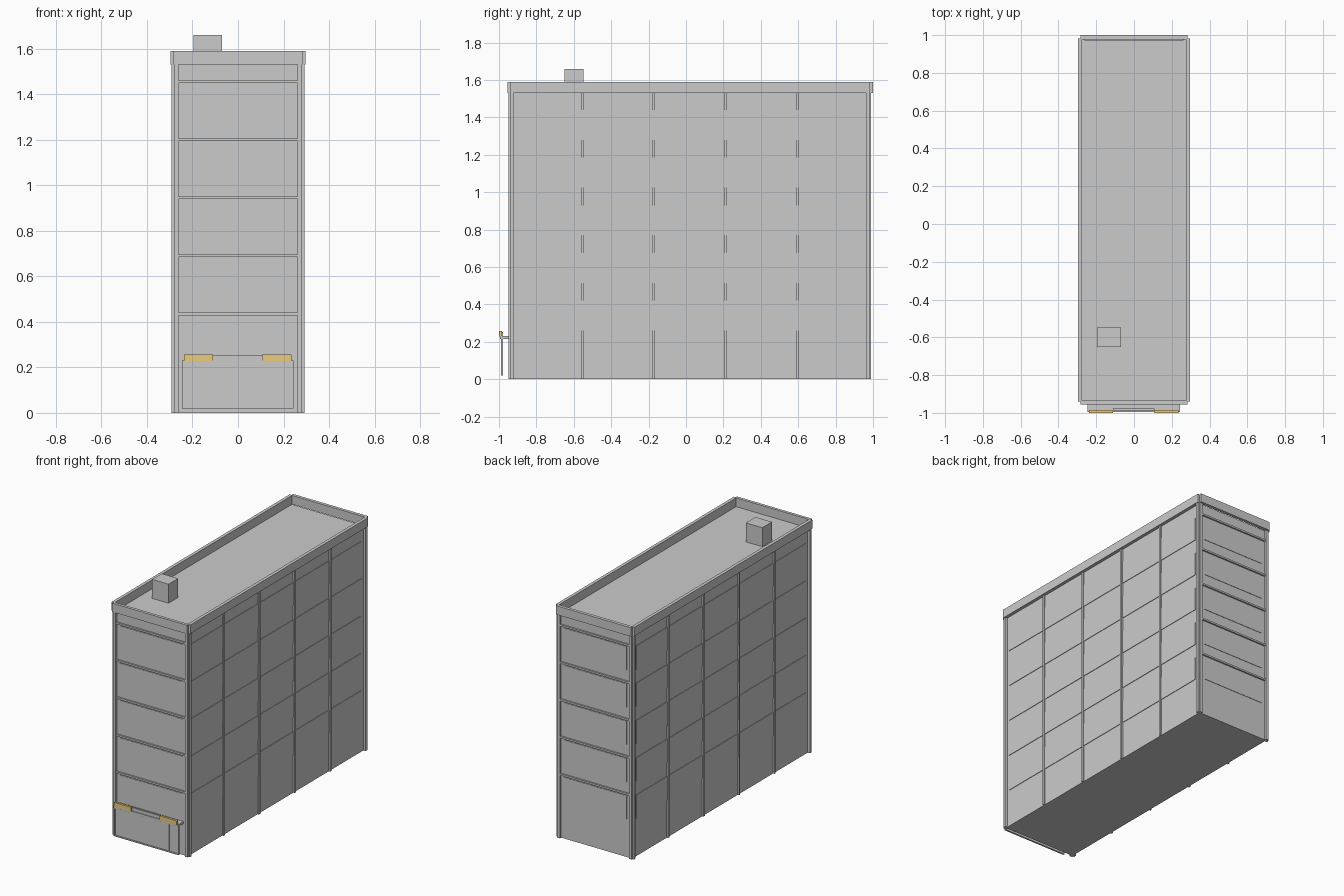
import bpy, bmesh

if "Cube" in bpy.data.objects:
    bpy.data.objects.remove(bpy.data.objects["Cube"])

def boxes(name, items, color=None):
    """One object from boxes given as (x0, x1, y0, y1, z0, z1)."""
    bm = bmesh.new()
    for x0, x1, y0, y1, z0, z1 in items:
        vs = bmesh.ops.create_cube(bm, size=1)['verts']
        for v in vs:
            v.co.x = x1 if v.co.x > 0 else x0
            v.co.y = y1 if v.co.y > 0 else y0
            v.co.z = z1 if v.co.z > 0 else z0
    me = bpy.data.meshes.new(name)
    bm.to_mesh(me)
    bm.free()
    ob = bpy.data.objects.new(name, me)
    bpy.context.collection.objects.link(ob)
    if color:
        mat = bpy.data.materials.new(name)
        mat.diffuse_color = color
        mat.use_nodes = True
        mat.node_tree.nodes["Principled BSDF"].inputs["Base Color"].default_value = mat.diffuse_color
        me.materials.append(mat)
    return ob

F, B, W, H = -0.935, 0.975, 0.275, 1.53   # wall planes and roof height
floors = [0.26 + 0.255 * i for i in range(5)]

# Main block, closed below and at the roof deck
boxes("building_body", [(-W, W, F, B, 0, H)])

# Stepped corner posts: two overlapping boxes per corner
posts = []
for s in (-1, 1):
    for y, d in ((F, -1), (B, 1)):
        for ox, ix, oy, iy in ((0.282, 0.262, 0.014, 0.010), (0.292, 0.270, 0.005, 0.013)):
            xs = sorted((s * ox, s * ix))
            ys = sorted((y + d * oy, y - d * iy))
            posts.append((*xs, *ys, 0, H))
boxes("corner_posts", posts)

# Slim pilasters on the long sides
boxes("side_pilasters", [(*sorted((s * 0.265, s * 0.285)), y - 0.007, y + 0.007, 0, H)
                         for s in (-1, 1) for y in (-0.555, -0.172, 0.211, 0.594)])

# Ribbon windows on the long sides
boxes("side_windows", [(*sorted((s * 0.27, s * 0.279)), -0.9, 0.935, z, z + 0.16)
                       for s in (-1, 1) for z in floors])

# Windows and ledges on both ends
windows, ledges = [], []
for y, d in ((F, -1), (B, 1)):
    for z in floors:
        windows.append((-0.236, 0.236, *sorted((y - d * 0.01, y + d * 0.003)), z, z + 0.16))
        ledges.append((-0.264, 0.264, *sorted((y - d * 0.01, y + d * 0.011)), z + 0.169, z + 0.181))
boxes("end_windows", windows)
boxes("end_ledges", ledges)

# Parapet: four boards leaving notched corners
rim = [(*sorted((s * 0.275, s * 0.297)), -0.94, 0.983, H, 1.59) for s in (-1, 1)]
rim += [(-0.283, 0.283, -0.955, -0.935, H, 1.59), (-0.283, 0.283, 0.978, 1.0, H, 1.59)]
boxes("roof_parapet", rim)

boxes("roof_vent", [(-0.195, -0.07, -0.65, -0.547, H, 1.66)])

# Entrance screen standing in front of the wall
boxes("entrance_frame", [
    (-0.245, -0.237, -0.99, -0.978, 0.02, 0.218), (0.235, 0.243, -0.99, -0.978, 0.02, 0.218),
    (0.162, 0.17, -0.99, -0.978, 0.02, 0.218),
    (-0.237, 0.235, -0.99, -0.978, 0.02, 0.028), (-0.237, 0.235, -0.99, -0.978, 0.21, 0.218)])
boxes("entrance_glass", [(-0.237, 0.235, -0.985, -0.982, 0.028, 0.21)])

# Canopy with coloured fascia panels
boxes("canopy", [(-0.247, 0.243, -0.995, -0.93, 0.216, 0.23)])
boxes("canopy_centre", [(-0.11, 0.108, -0.99, -0.978, 0.23, 0.252)])
boxes("canopy_panels", [(-0.238, -0.11, -1.0, -0.985, 0.228, 0.257),
                        (0.108, 0.236, -1.0, -0.985, 0.228, 0.257)], (0.85, 0.6, 0.2, 1))
